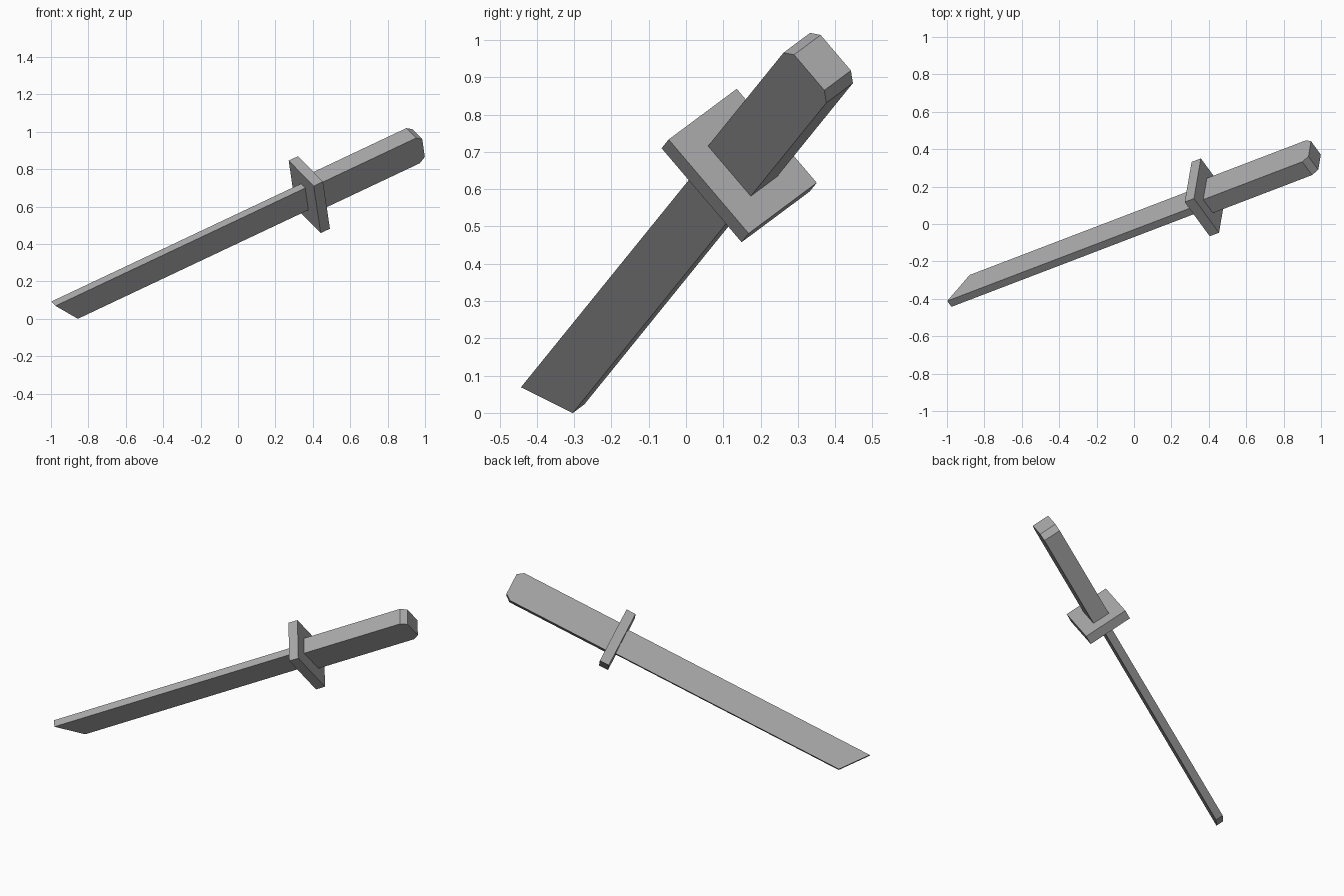
import bpy, bmesh
from mathutils import Vector, Matrix

if "Cube" in bpy.data.objects:
    bpy.data.objects.remove(bpy.data.objects["Cube"])

# Sword frame: local x = width, local y = thickness, local z = along the sword
along = Vector((0.8547, 0.3267, 0.4034)).normalized()
width = Vector((0.1125, 0.645, -0.756))
width = (width - along * width.dot(along)).normalized()
thick = along.cross(width)
frame = Matrix((width, thick, along)).transposed().to_4x4()
frame.translation = (0.406, 0.152, 0.675)

grey = bpy.data.materials.new("grey")
grey.diffuse_color = (0.4, 0.4, 0.4, 1)
grey.use_nodes = True
grey.node_tree.nodes["Principled BSDF"].inputs["Base Color"].default_value = grey.diffuse_color


def slab(name, outline, depth):
    """Extrude a (width, along) outline symmetrically through the thickness."""
    bm = bmesh.new()
    face = bm.faces.new([bm.verts.new((w, -depth / 2, s)) for w, s in outline])
    ext = bmesh.ops.extrude_face_region(bm, geom=[face])
    new = [v for v in ext["geom"] if isinstance(v, bmesh.types.BMVert)]
    bmesh.ops.translate(bm, verts=new, vec=(0, depth, 0))
    bm.transform(frame)
    bmesh.ops.recalc_face_normals(bm, faces=bm.faces)
    mesh = bpy.data.meshes.new(name)
    bm.to_mesh(mesh)
    bm.free()
    mesh.materials.append(grey)
    obj = bpy.data.objects.new(name, mesh)
    bpy.context.collection.objects.link(obj)


# Blade with a slanted tip
slab("blade", [(-0.0775, -1.62), (0.0775, -1.50), (0.0775, -0.03), (-0.0775, -0.03)], 0.045)

# Rectangular guard
slab("guard", [(-0.1665, -0.058), (0.1665, -0.058), (0.1665, 0), (-0.1665, 0)], 0.264)

# Handle with clipped end corners
slab("handle", [(-0.089, -0.02), (0.089, -0.02), (0.089, 0.62), (0.063, 0.655),
                (-0.063, 0.655), (-0.089, 0.62)], 0.103)
